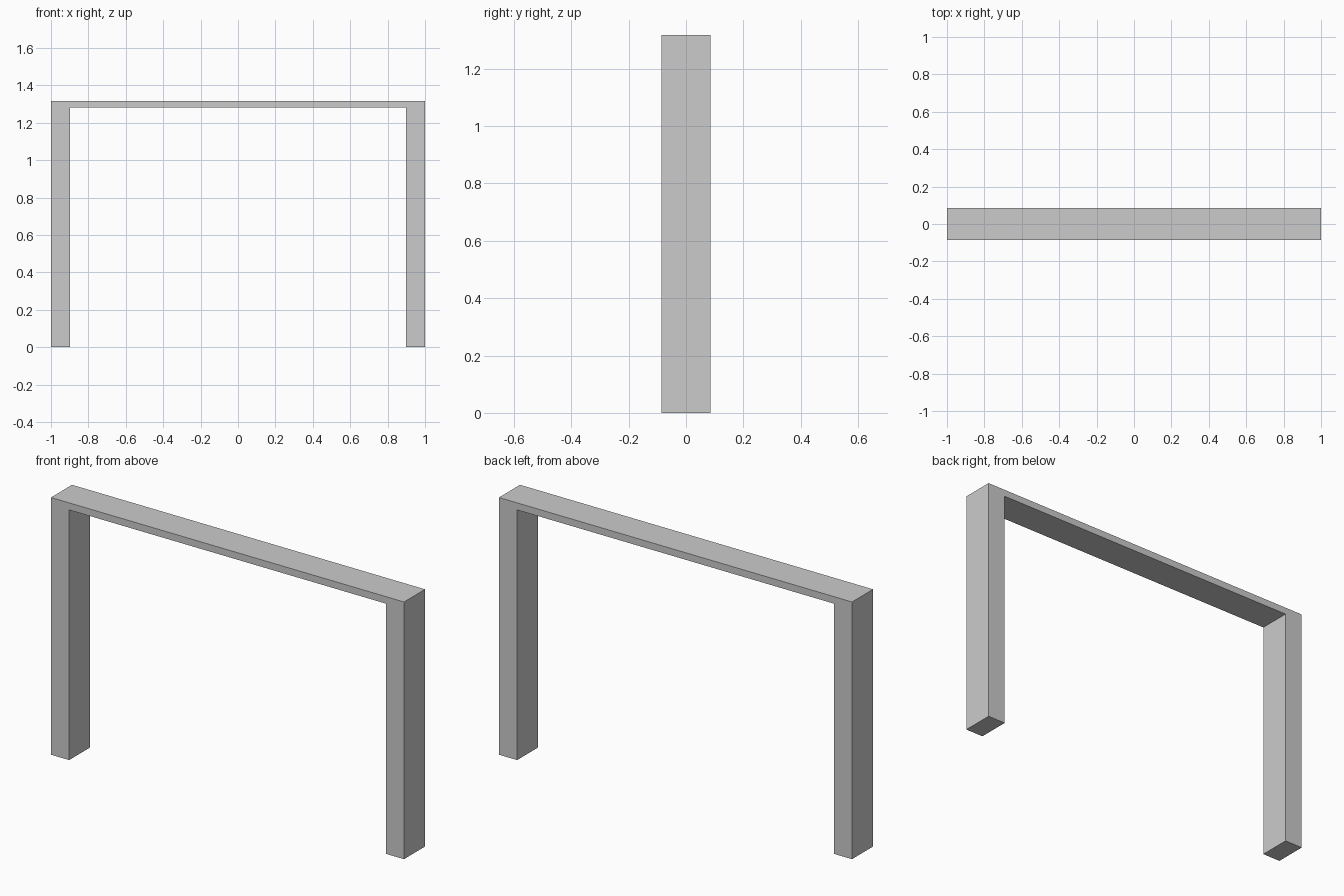
import bpy
import bmesh

if "Cube" in bpy.data.objects:
    bpy.data.objects.remove(bpy.data.objects["Cube"])

HALF_WIDTH = 1.0
HALF_DEPTH = 0.085
HEIGHT = 1.317
LEG = 0.103
BEAM = 0.036

# Front outline of the frame: two legs joined by a thin top beam
inner_x = HALF_WIDTH - LEG
inner_z = HEIGHT - BEAM
right_half = [(inner_x, inner_z), (inner_x, 0), (HALF_WIDTH, 0), (HALF_WIDTH, HEIGHT)]
outline = right_half + [(-x, z) for x, z in reversed(right_half)]

# Extrude the outline from front to back
bm = bmesh.new()
face = bm.faces.new([bm.verts.new((x, -HALF_DEPTH, z)) for x, z in outline])
extruded = bmesh.ops.extrude_face_region(bm, geom=[face], use_keep_orig=True)
back_verts = [g for g in extruded["geom"] if isinstance(g, bmesh.types.BMVert)]
bmesh.ops.translate(bm, verts=back_verts, vec=(0, 2 * HALF_DEPTH, 0))
bmesh.ops.recalc_face_normals(bm, faces=bm.faces)

mesh = bpy.data.meshes.new("portal_frame")
bm.to_mesh(mesh)
bm.free()
bpy.context.collection.objects.link(bpy.data.objects.new("portal_frame", mesh))
